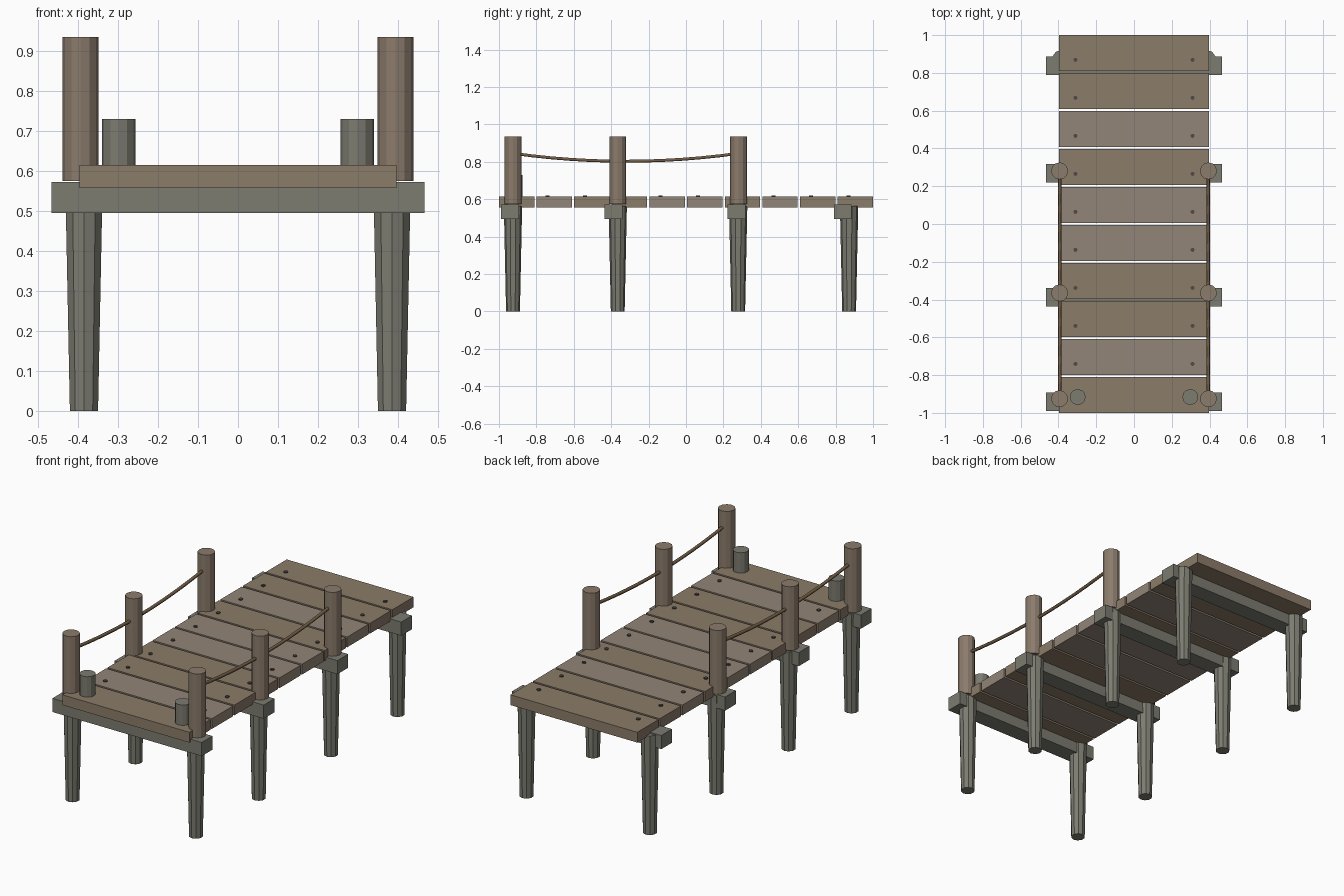
import bpy, bmesh
from mathutils import Matrix

if "Cube" in bpy.data.objects:
    bpy.data.objects.remove(bpy.data.objects["Cube"])


def material(name, rgb):
    m = bpy.data.materials.new(name)
    m.diffuse_color = (*rgb, 1)
    m.use_nodes = True
    m.node_tree.nodes["Principled BSDF"].inputs["Base Color"].default_value = m.diffuse_color
    return m


PLANK_A = material("plank_brown", (0.26, 0.20, 0.14))
PLANK_B = material("plank_pale", (0.29, 0.235, 0.185))
POST = material("post_wood", (0.26, 0.20, 0.15))
PILE = material("weathered_wood", (0.20, 0.20, 0.165))
NAIL = material("nail_iron", (0.08, 0.07, 0.06))
ROPE = material("rope_fibre", (0.17, 0.11, 0.06))


def finish(name, bm, mat):
    me = bpy.data.meshes.new(name)
    bm.to_mesh(me)
    bm.free()
    me.materials.append(mat)
    ob = bpy.data.objects.new(name, me)
    bpy.context.collection.objects.link(ob)
    return ob


def box(name, lo, hi, mat):
    bm = bmesh.new()
    bmesh.ops.create_cube(bm, size=1)
    for v in bm.verts:
        v.co = [(a + b) / 2 + c * (b - a) for a, b, c in zip(lo, hi, v.co)]
    return finish(name, bm, mat)


def cyl(name, x, y, z0, z1, r0, r1, sides, mat):
    bm = bmesh.new()
    bmesh.ops.create_cone(bm, cap_ends=True, segments=sides, radius1=r0, radius2=r1,
                          depth=z1 - z0, matrix=Matrix.Translation((x, y, (z0 + z1) / 2)))
    return finish(name, bm, mat)


# deck planks with nails
PITCH, WIDTH = 0.2012, 0.189
pale = (1, 4, 5, 7)
for i in range(10):
    y = -1 + WIDTH / 2 + i * PITCH
    box(f"plank_{i}", (-0.396, y - WIDTH / 2, 0.557), (0.396, y + WIDTH / 2, 0.615),
        PLANK_B if i in pale else PLANK_A)
    for s in (-1, 1):
        cyl(f"nail_{i}", s * 0.31, y - 0.036, 0.605, 0.621, 0.011, 0.011, 8, NAIL)

# crossbeams
for y in (-0.941, -0.388, 0.269, 0.838):
    box("crossbeam", (-0.466, y - 0.048, 0.495), (0.466, y + 0.048, 0.572), PILE)

for s in (-1, 1):
    # tapered piles
    for y in (-0.925, -0.365, 0.279, 0.872):
        cyl("pile", s * 0.385, y, 0, 0.565, 0.037, 0.049, 10, PILE)
    # rail posts
    for y in (-0.925, -0.365, 0.281):
        cyl("rail_post", s * 0.394, y, 0.575, 0.935, 0.045, 0.045, 12, POST)
    # mooring bollards
    cyl("bollard", s * 0.298, -0.916, 0.60, 0.73, 0.042, 0.042, 12, PILE)
    # sagging rope
    cu = bpy.data.curves.new("rope", "CURVE")
    cu.dimensions = "3D"
    cu.bevel_depth = 0.009
    cu.bevel_resolution = 1
    cu.use_fill_caps = True
    sp = cu.splines.new("POLY")
    n = 12
    sp.points.add(n)
    for k in range(n + 1):
        t = k / n
        sp.points[k].co = (s * 0.393, -0.925 + 1.206 * t,
                           0.845 - 0.042 * 4 * t * (1 - t), 1)
    cu.materials.append(ROPE)
    bpy.context.collection.objects.link(bpy.data.objects.new("rope", cu))
